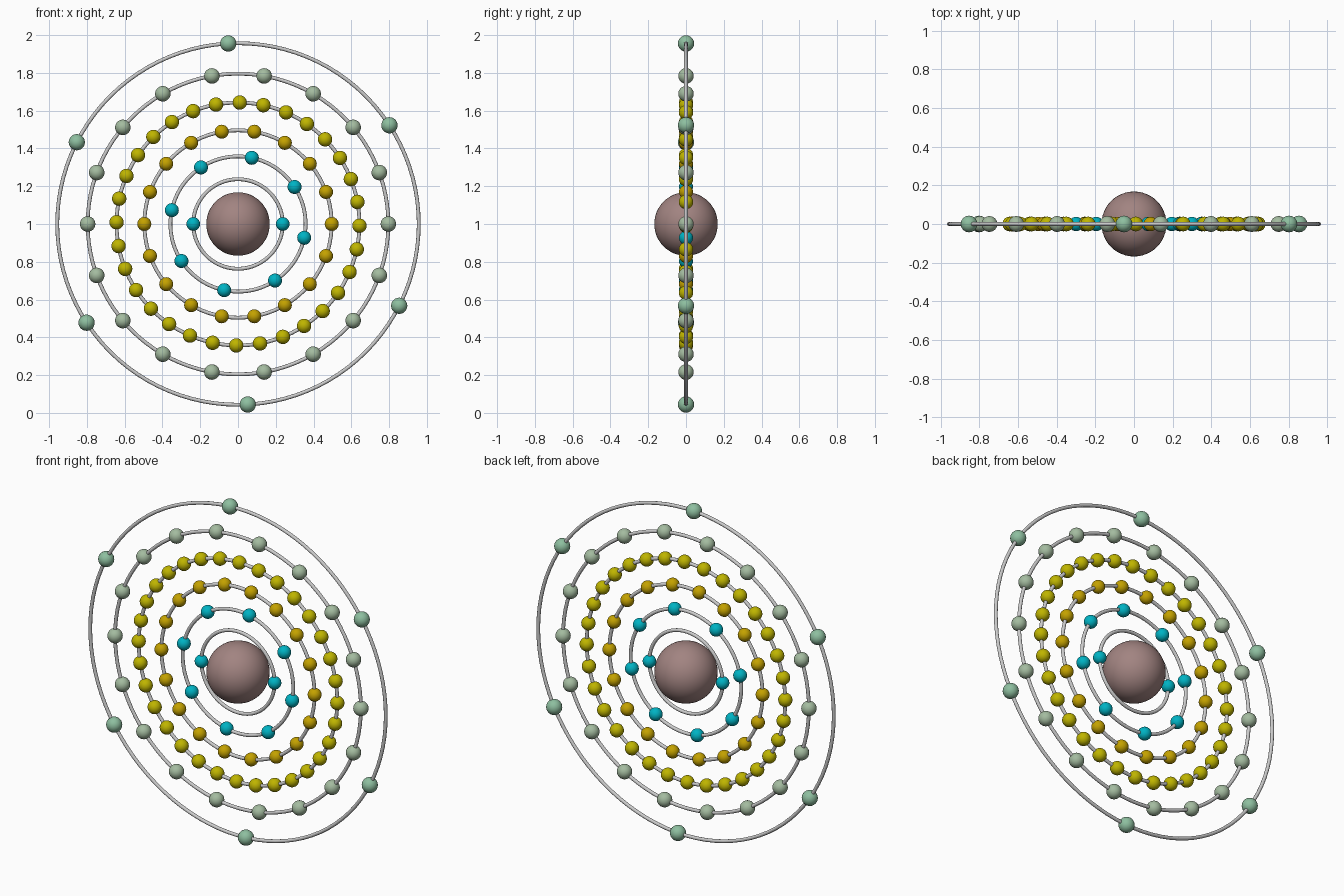
import bpy
from math import cos, sin, radians, pi

if "Cube" in bpy.data.objects:
    bpy.data.objects.remove(bpy.data.objects["Cube"])

CENTRE_Z = 1.0


def material(name, rgb):
    m = bpy.data.materials.new(name)
    m.diffuse_color = (*rgb, 1)
    m.use_nodes = True
    m.node_tree.nodes["Principled BSDF"].inputs["Base Color"].default_value = m.diffuse_color
    return m


def finish(name, mat=None):
    ob = bpy.context.object
    ob.name = name
    bpy.ops.object.shade_smooth()
    if mat:
        ob.data.materials.append(mat)
    return ob


# Nucleus
bpy.ops.mesh.primitive_uv_sphere_add(segments=48, ring_count=24, radius=0.168,
                                     location=(0, 0, CENTRE_Z))
finish("nucleus", material("nucleus_mauve", (0.36, 0.23, 0.22)))

cyan = material("cyan", (0.0, 0.45, 0.55))
amber = material("amber", (0.55, 0.36, 0.0))
yellow = material("yellow", (0.52, 0.46, 0.0))
sage = material("sage", (0.37, 0.50, 0.35))
green = material("green", (0.27, 0.52, 0.35))

# Shells: orbit radius, electron count, first angle, electron radius, colour
shells = [
    (0.237, 2, 0, 0.036, cyan),
    (0.358, 8, -11.8, 0.037, cyan),
    (0.496, 18, 0, 0.037, amber),
    (0.643, 32, -0.8, 0.038, yellow),
    (0.796, 18, 0, 0.041, sage),
    (0.957, 6, 33.1, 0.043, green),
]

for i, (R, count, start, r, mat) in enumerate(shells, 1):
    # Orbit ring standing in the front plane
    bpy.ops.mesh.primitive_torus_add(major_segments=96, minor_segments=12,
                                     major_radius=R, minor_radius=0.010,
                                     location=(0, 0, CENTRE_Z),
                                     rotation=(pi / 2, 0, 0))
    finish(f"orbit_ring_{i}")

    # Electrons evenly spaced on the ring, sharing one mesh
    first = None
    for k in range(count):
        a = radians(start + 360 * k / count)
        pos = (R * cos(a), 0, CENTRE_Z + R * sin(a))
        if first is None:
            bpy.ops.mesh.primitive_uv_sphere_add(segments=24, ring_count=14,
                                                 radius=r, location=pos)
            first = finish(f"electron_{i}_1", mat)
        else:
            ob = bpy.data.objects.new(f"electron_{i}_{k + 1}", first.data)
            ob.location = pos
            bpy.context.collection.objects.link(ob)
